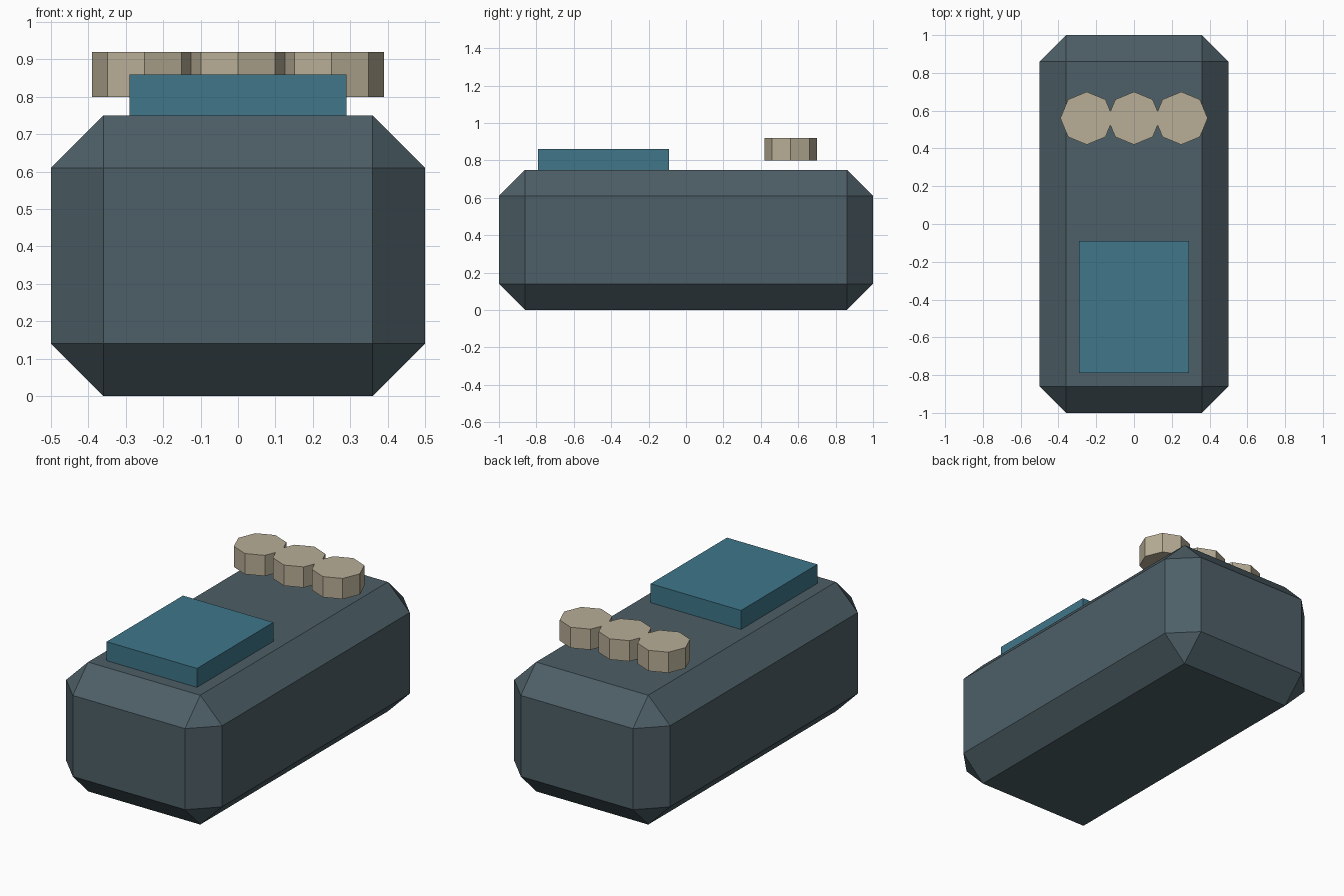
import bpy
import math

if "Cube" in bpy.data.objects:
    bpy.data.objects.remove(bpy.data.objects["Cube"])


def material(name, color):
    mat = bpy.data.materials.new(name)
    mat.diffuse_color = (*color, 1)
    mat.use_nodes = True
    mat.node_tree.nodes["Principled BSDF"].inputs["Base Color"].default_value = mat.diffuse_color
    return mat


SLATE = material("slate grey", (0.075, 0.115, 0.135))
TEAL = material("teal blue", (0.050, 0.180, 0.255))
TAN = material("warm tan", (0.480, 0.420, 0.305))


def box(name, center, size, mat):
    bpy.ops.mesh.primitive_cube_add(size=1, location=center)
    obj = bpy.context.object
    obj.name = name
    obj.scale = size
    bpy.ops.object.transform_apply(location=False, rotation=False, scale=True)
    obj.data.materials.append(mat)
    return obj


# Chamfered block body
body = box("body", (0, 0, 0.375), (1, 2, 0.75), SLATE)
chamfer = body.modifiers.new("chamfer", 'BEVEL')
chamfer.width = 0.14
chamfer.segments = 1
chamfer.limit_method = 'NONE'

# Raised panel, slightly sunk into the body top
box("raised_panel", (0, -0.44, 0.80), (0.58, 0.70, 0.12), TEAL)

# Row of three octagonal discs hovering above the top
for i, x in enumerate((-0.25, 0, 0.25)):
    bpy.ops.mesh.primitive_cylinder_add(vertices=8, radius=0.14, depth=0.12,
                                        location=(x, 0.56, 0.86))
    disc = bpy.context.object
    disc.name = f"octagonal_disc_{i + 1}"
    disc.data.materials.append(TAN)
